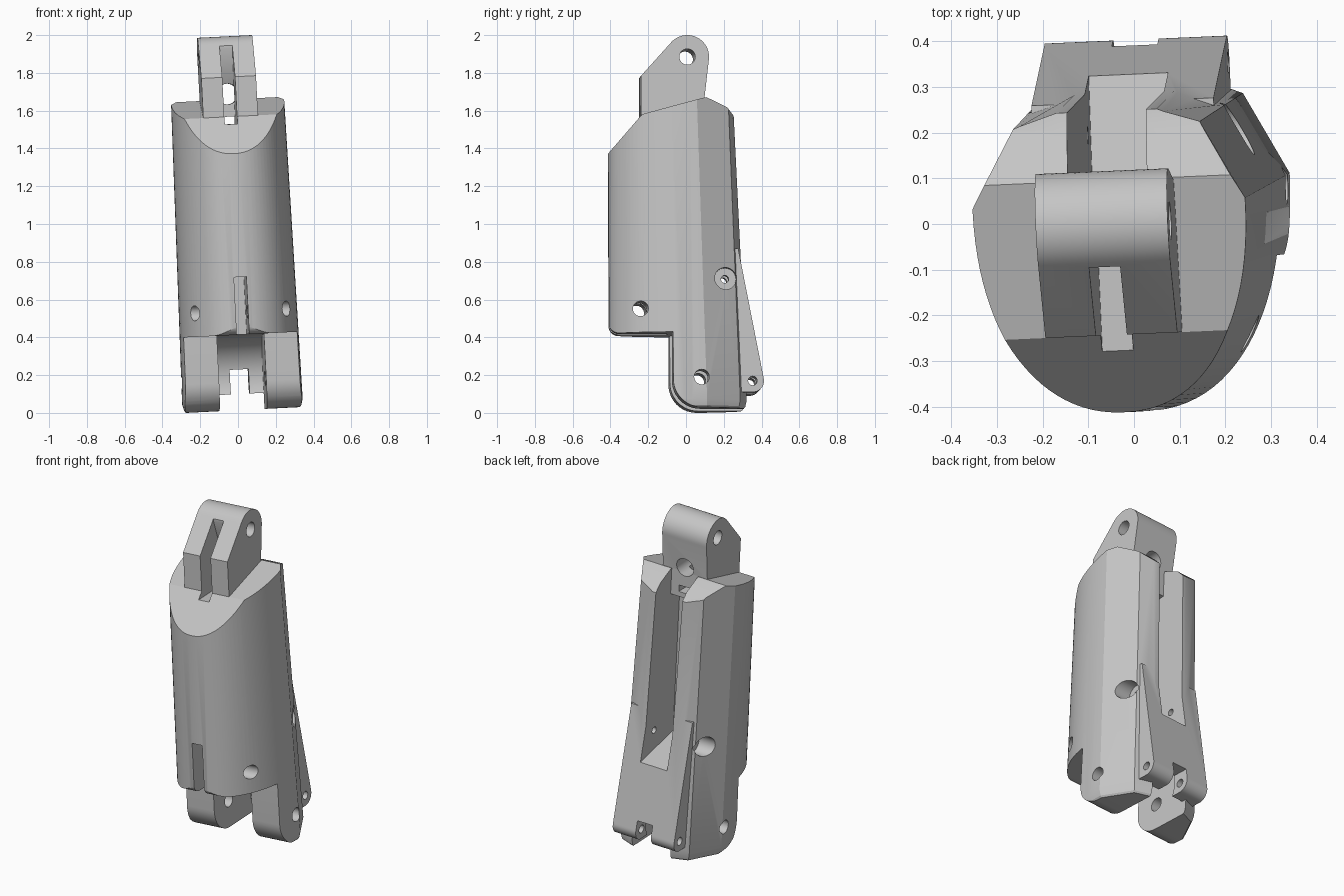
import bpy, bmesh, math
from mathutils import Matrix, Vector

cube = bpy.data.objects.get("Cube")
if cube:
    bpy.data.objects.remove(cube, do_unlink=True)

grey = bpy.data.materials.new("plain grey")
grey.use_nodes = True
colour = (0.56, 0.56, 0.56, 1)
grey.diffuse_color = colour
grey.node_tree.nodes["Principled BSDF"].inputs["Base Color"].default_value = colour


def loft(name, rings):
    """Closed solid skinned through rings of equal point count."""
    bm = bmesh.new()
    loops = [[bm.verts.new(p) for p in ring] for ring in rings]
    for a, b in zip(loops, loops[1:]):
        for i in range(len(a)):
            j = (i + 1) % len(a)
            bm.faces.new((a[i], a[j], b[j], b[i]))
    bm.faces.new(loops[0][::-1])
    bm.faces.new(loops[-1])
    bmesh.ops.recalc_face_normals(bm, faces=bm.faces)
    mesh = bpy.data.meshes.new(name)
    bm.to_mesh(mesh)
    bm.free()
    obj = bpy.data.objects.new(name, mesh)
    bpy.context.collection.objects.link(obj)
    mesh.materials.append(grey)
    return obj


def prism(name, profile, x0, x1):
    """Side profile of (y, z) points spread between two x positions."""
    return loft(name, [[(x, y, z) for y, z in profile] for x in (x0, x1)])


def arc(cy, cz, r, start, end, n=12):
    angles = [math.radians(start + (end - start) * i / n) for i in range(n + 1)]
    return [(cy + r * math.cos(a), cz + r * math.sin(a)) for a in angles]


def pin(y, z, r, x0=-0.6, x1=0.6):
    return prism("pin_cutter", arc(y, z, r, 0, 352.5, 47), x0, x1)


def box(x0, x1, y0, y1, z0, z1):
    return prism("box_cutter", [(y0, z0), (y1, z0), (y1, z1), (y0, z1)], x0, x1)


def combine(target, tool, operation="DIFFERENCE"):
    tool.hide_render = True
    mod = target.modifiers.new("combine", "BOOLEAN")
    mod.operation, mod.object, mod.solver = operation, tool, "EXACT"
    bpy.context.view_layer.objects.active = target
    bpy.ops.object.modifier_apply(modifier=mod.name)
    bpy.data.objects.remove(tool, do_unlink=True)


def section(z, scale=1.0):
    """Body outline: rounded front and faceted back, wider toward the foot."""
    t = z / 1.6
    width, mid = 0.32 - 0.02 * t, 0.10 - 0.05 * t
    half = []
    for i in range(25):
        a = math.pi / 2 * i / 24
        half.append((width * math.sin(a) ** 0.91, mid - (0.41 + mid) * math.cos(a) ** 0.91))
    half += [(0.225 - 0.02 * t, 0.28 - 0.06 * t), (0.11, 0.325 - 0.075 * t)]
    ring = half + [(-x, y) for x, y in reversed(half[1:])]
    return [(x * scale, 0.05 + (y - 0.05) * scale, z) for x, y in ring]


# Main shell, trimmed to its stepped side profile
body = loft("main_shell", [section(0.01, 0.93), section(0.025, 0.97),
                           section(0.06), section(1.8)])
trim = [(-0.5, 1.27), (-0.24, 1.57), (0.10, 1.66), (0.21, 1.61), (0.26, 1.56),
        (0.5, 1.56), (0.5, 0.015)]
trim += arc(0.07, 0.165, 0.15, 270, 180)
trim += [(-0.08, 0.415)] + arc(-0.355, 0.47, 0.055, 270, 180, 8) + [(-0.5, 0.47)]
combine(body, prism("side_profile", trim, -1, 1), "INTERSECT")

# Flared back plate ending in the small rear lugs
plate = [(0.1, 0.86), (0.27, 0.86)] + arc(0.345, 0.16, 0.06, 15, -90) + [(0.1, 0.1)]
combine(body, prism("rear_lugs", plate, -0.2, 0.2), "UNION")

# Fork slot at the foot, swept around the lower pin
fork = [(-0.3, -0.2), (0.27, -0.2), (0.27, 0.07)]
fork += arc(0.07, 0.18, 0.23, -25, 90, 20) + [(-0.08, 0.415), (-0.3, 0.415)]
combine(body, prism("fork_cutter", fork, -0.125, 0.125))
combine(body, box(-0.05, 0.05, 0.0, 0.6, -0.1, 0.23))
combine(body, box(-0.125, 0.125, 0.2, 0.6, -0.1, 0.1))

# Open channel down the back, and the narrow slot low on the front
channel = [(0.0, 0.62), (0.6, 0.5), (0.6, 2.1), (0.0, 2.1)]
combine(body, prism("channel_cutter", channel, -0.087, 0.087))
combine(body, box(-0.033, 0.033, -0.6, -0.1, 0.3, 0.72))

# Cross holes
for y, z, r in [(-0.25, 0.54, 0.04), (0.07, 0.175, 0.04), (0.345, 0.16, 0.024),
                (0.2, 0.7, 0.02)]:
    combine(body, pin(y, z, r))
for side in (-1, 1):
    combine(body, pin(0.2, 0.7, 0.058, *sorted((side * 0.17, side * 0.6))))

# Top clevis with front slot, pin hole and rear bore
profile = [(-0.24, 1.45), (-0.24, 1.78)] + arc(0.005, 1.88, 0.115, 138, -8, 24)
profile += [(0.095, 1.66), (0.095, 1.5)]
clevis = prism("top_clevis", profile, -0.145, 0.145)
slot = [(-0.4, 1.53), (-0.4, 2.1), (-0.09, 2.1), (-0.09, 1.93), (-0.05, 1.8),
        (0.0, 1.7), (0.0, 1.57), (0.2, 1.57), (0.2, 1.53)]
combine(body, clevis, "UNION")
combine(body, prism("slot_cutter", slot, -0.034, 0.034))
combine(body, pin(0.005, 1.88, 0.042))
bore = pin(0, 0, 0.055, -0.03, 0.3)
bore.data.transform(Matrix.Translation((0, 0, 1.69)) @ Matrix.Rotation(math.pi / 2, 4, "Z"))
combine(body, bore)

# Slight lean and twist of the whole part
lean = Matrix.Rotation(math.radians(2.5), 4, "Z") @ Matrix.Rotation(math.radians(-2.9), 4, "Y")
body.data.transform(Matrix.Translation((0.03, 0, 0)) @ lean)
low = min(v.co.z for v in body.data.vertices)
body.data.transform(Matrix.Translation(Vector((0, 0, -low))))

bpy.ops.object.select_all(action="DESELECT")
body.select_set(True)
bpy.context.view_layer.objects.active = body
bpy.ops.object.shade_smooth_by_angle(angle=math.radians(22))
